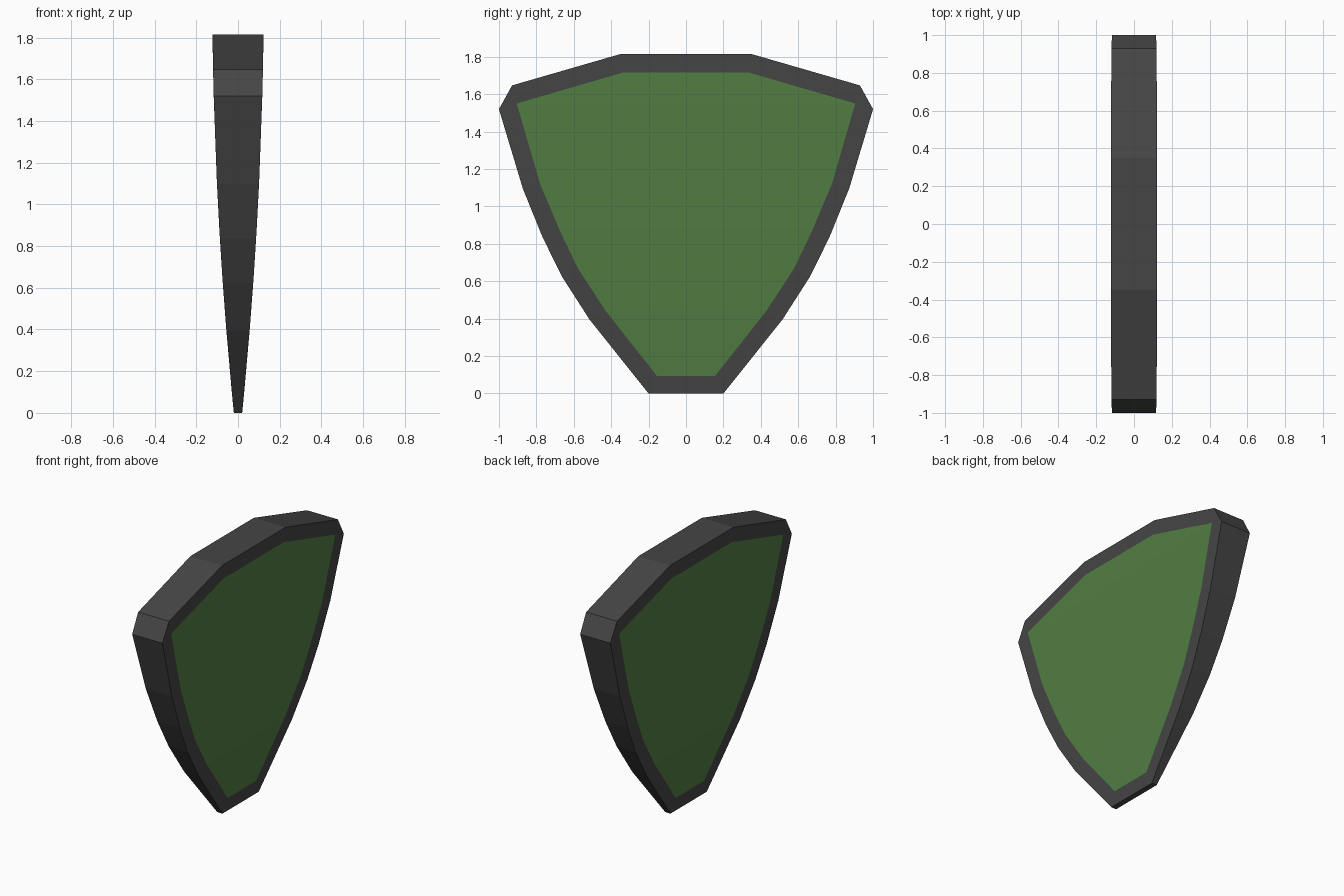
import bpy
import bmesh

if "Cube" in bpy.data.objects:
    bpy.data.objects.remove(bpy.data.objects["Cube"])

# Half profiles (y, z) of the rim and the coloured panel, bottom to top
OUTER = [(0.20, 0.0), (0.515, 0.394), (0.66, 0.62), (0.766, 0.833),
         (0.873, 1.097), (1.0, 1.52), (0.93, 1.647), (0.349, 1.815)]
INNER = [(0.156, 0.094), (0.43, 0.442), (0.58, 0.672), (0.677, 0.876),
         (0.78, 1.12), (0.905, 1.55), (0.333, 1.717)]
# Inner vertex that each outer vertex connects to
LINK = [0, 1, 2, 3, 4, 5, 5, 6]


def half_thickness(z):
    return 0.02 + 0.1 * z - 0.024 * z * z


def material(name, color):
    mat = bpy.data.materials.new(name)
    mat.diffuse_color = (*color, 1)
    mat.use_nodes = True
    mat.node_tree.nodes["Principled BSDF"].inputs["Base Color"].default_value = mat.diffuse_color
    return mat


bm = bmesh.new()


def make_rows(points, side):
    # each row holds the left and right vertex of one profile point
    return [[bm.verts.new((side * half_thickness(z), s * y, z)) for s in (-1, 1)]
            for y, z in points]


def face(verts, mat=0):
    unique = list(dict.fromkeys(verts))
    bm.faces.new(unique).material_index = mat


def loop(rows):
    # closed ring: up the right side and down the left side
    return [r[1] for r in rows] + [r[0] for r in reversed(rows)]


outer_loops = []
for side in (-1, 1):
    outer, inner = make_rows(OUTER, side), make_rows(INNER, side)
    # Coloured panel in horizontal strips
    for a, b in zip(inner, inner[1:]):
        face([a[0], a[1], b[1], b[0]], 1)
    # Rim around the panel
    out_ring = loop(outer)
    in_ring = loop([inner[i] for i in LINK])
    for i in range(len(out_ring)):
        j = (i + 1) % len(out_ring)
        face([out_ring[i], out_ring[j], in_ring[j], in_ring[i]])
    outer_loops.append(out_ring)

# Edge band joining both sides
a, b = outer_loops
for i in range(len(a)):
    j = (i + 1) % len(a)
    face([a[i], a[j], b[j], b[i]])

bmesh.ops.recalc_face_normals(bm, faces=bm.faces)
mesh = bpy.data.meshes.new("shield")
bm.to_mesh(mesh)
bm.free()
mesh.materials.append(material("dark_rim", (0.06, 0.06, 0.06)))
mesh.materials.append(material("green_panel", (0.085, 0.21, 0.057)))
shield = bpy.data.objects.new("shield", mesh)
bpy.context.collection.objects.link(shield)
